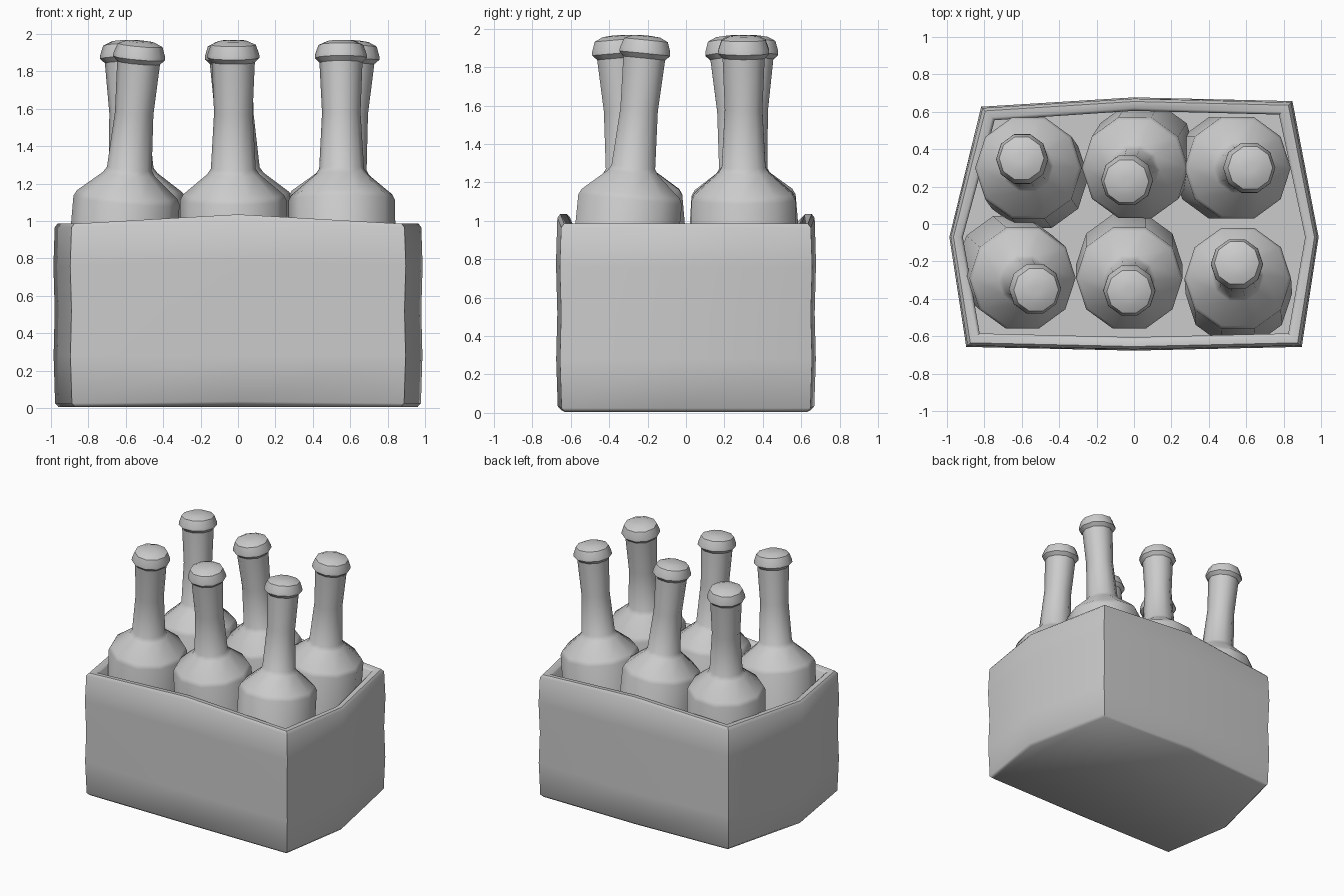
import bpy, bmesh, math
from mathutils import Vector, Matrix

cube = bpy.data.objects.get("Cube")
if cube:
    bpy.data.objects.remove(cube, do_unlink=True)

grey = bpy.data.materials.new("plain_grey")
grey.use_nodes = True
grey.diffuse_color = (0.6, 0.6, 0.6, 1)
grey.node_tree.nodes["Principled BSDF"].inputs["Base Color"].default_value = (0.6, 0.6, 0.6, 1)


def loft(name, rings, sharp):
    """Skin a stack of closed rings and cap both ends."""
    bm = bmesh.new()
    loops = [[bm.verts.new(p) for p in ring] for ring in rings]
    n = len(loops[0])
    for low, high in zip(loops, loops[1:]):
        for i in range(n):
            j = (i + 1) % n
            bm.faces.new((low[i], low[j], high[j], high[i]))
    bm.faces.new(loops[0][::-1])
    bm.faces.new(loops[-1])
    bmesh.ops.recalc_face_normals(bm, faces=bm.faces)
    mesh = bpy.data.meshes.new(name)
    bm.to_mesh(mesh)
    bm.free()
    mesh.materials.append(grey)
    obj = bpy.data.objects.new(name, mesh)
    bpy.context.collection.objects.link(obj)
    bpy.ops.object.select_all(action='DESELECT')
    obj.select_set(True)
    bpy.context.view_layer.objects.active = obj
    bpy.ops.object.shade_smooth_by_angle(angle=math.radians(sharp))
    return obj


# Crate: irregular six-sided outline, bulging at mid height, open on top
outline = [(-0.9, -0.66), (0, -0.68), (0.9, -0.66), (0.99, -0.07),
           (0.85, 0.66), (0, 0.68), (-0.82, 0.63), (-0.99, -0.07)]


def crate_ring(z, inset, peak=0.0):
    ring = []
    for x, y in outline:
        # Inset each side by the same distance, leaving centre points in line
        sx = 0 if x == 0 else math.copysign(inset, x)
        sy = 0 if abs(y) < 0.1 else math.copysign(inset, y)
        ring.append((x - sx, y - sy, z + (peak if x == 0 else 0)))
    return ring


crate_levels = [(0.005, 0.03, 0.01), (0.025, 0.012, 0.01), (0.28, -0.004, 0),
                (0.52, -0.01, 0), (0.76, -0.003, 0.02), (0.965, 0.01, 0.05),
                (0.985, 0.025, 0.05), (0.985, 0.06, 0.05), (0.97, 0.075, 0.05),
                (0.52, 0.06, 0), (0.08, 0.075, 0)]
loft("crate", [crate_ring(*level) for level in crate_levels], 50)

# Bottles: one ten-sided profile (radius, height), leaning about the shoulder
profile = [(0.26, 0.27), (0.285, 0.29), (0.285, 1.11), (0.27, 1.14),
           (0.14, 1.25), (0.12, 1.28), (0.103, 1.58), (0.115, 1.85),
           (0.14, 1.875), (0.138, 1.895), (0.12, 1.945), (0.075, 1.965),
           (0.025, 1.969)]
SIDES = 10
PIVOT = 1.12


def bottle(name, centre, head):
    lean = Vector((head[0] - centre[0], head[1] - centre[1], 0.8))
    turn = Vector((0, 0, 1)).rotation_difference(lean).to_matrix().to_4x4()
    place = Matrix.Translation((*centre, PIVOT)) @ turn @ Matrix.Translation((0, 0, -PIVOT))
    rings = []
    for r, z in profile:
        angles = [math.tau * i / SIDES for i in range(SIDES)]
        rings.append([place @ Vector((r * math.cos(a), r * math.sin(a), z)) for a in angles])
    loft(name, rings, 40)


bottles = {
    "bottle_back_right": ((-0.565, 0.3), (-0.6, 0.35)),
    "bottle_back_middle": ((0.005, 0.3), (-0.04, 0.23)),
    "bottle_back_left": ((0.555, 0.3), (0.62, 0.3)),
    "bottle_front_right": ((-0.595, -0.29), (-0.525, -0.35)),
    "bottle_front_middle": ((-0.025, -0.29), (-0.025, -0.36)),
    "bottle_front_left": ((0.555, -0.29), (0.55, -0.21)),
}
for name, (centre, head) in bottles.items():
    bottle(name, centre, head)
